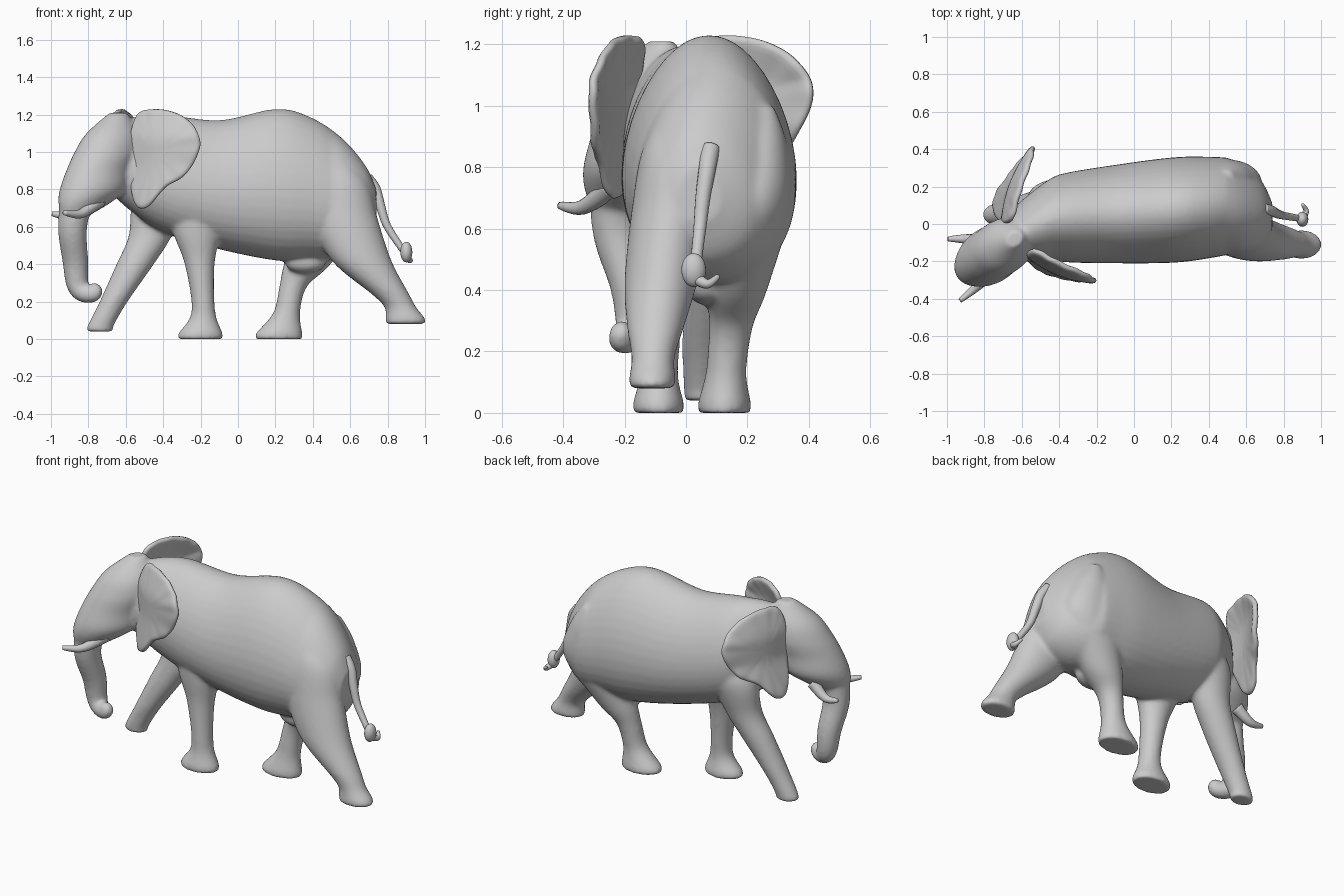
import bpy, bmesh, math
from mathutils import Vector, Matrix

cube = bpy.data.objects.get("Cube")
if cube:
    bpy.data.objects.remove(cube)

hide = bpy.data.materials.new("grey_hide")
hide.use_nodes = True
hide.diffuse_color = (0.6, 0.6, 0.6, 1)
hide.node_tree.nodes["Principled BSDF"].inputs["Base Color"].default_value = hide.diffuse_color

X, Y = Vector((1, 0, 0)), Vector((0, 1, 0))
Z = X.cross(Y)


def smooth_rows(rows, steps=6, closed=False):
    """Catmull-Rom interpolation through rows of numbers."""
    count, result = len(rows), []

    def row(i):
        return rows[i % count] if closed else rows[min(max(i, 0), count - 1)]

    for i in range(count if closed else count - 1):
        for step in range(steps):
            t = step / steps
            result.append([b + t / 2 * (c - a + t * (2 * a - 5 * b + 4 * c - d + t * (3 * (b - c) + d - a)))
                           for a, b, c, d in zip(row(i - 1), row(i), row(i + 1), row(i + 2))])
    return result if closed else result + [list(rows[-1])]


def skin(name, loops, cap_end=True):
    """Bridge equal loops of points into a smooth shaded surface."""
    bm = bmesh.new()
    rings = [[bm.verts.new(point) for point in loop] for loop in loops]
    for ring, following in zip(rings, rings[1:]):
        for i in range(len(ring)):
            j = i - 1
            bm.faces.new((ring[j], ring[i], following[i], following[j]))
    bm.faces.new(rings[0])
    if cap_end:
        bm.faces.new(rings[-1])
    return finish(name, bm)


def finish(name, bm):
    bmesh.ops.recalc_face_normals(bm, faces=bm.faces)
    mesh = bpy.data.meshes.new(name)
    bm.to_mesh(mesh)
    bm.free()
    mesh.shade_smooth()
    mesh.materials.append(hide)
    ob = bpy.data.objects.new(name, mesh)
    bpy.context.collection.objects.link(ob)
    return ob


def oval(centre, side, up, egg=0, sides=40):
    """Oval ring; egg narrows it towards the top."""
    angles = [math.tau * i / sides for i in range(sides)]
    return [centre + side * math.cos(t) * (1 - egg * math.sin(t)) + up * math.sin(t) for t in angles]


def tube(name, points, start, end):
    """Round tube along a path, tapering from start to end radius."""
    path = [Vector(p) for p in smooth_rows(points)]
    last = len(path) - 1
    side, loops = Y, []
    for i, p in enumerate(path):
        along = (path[min(i + 1, last)] - path[max(i - 1, 0)]).normalized()
        side = (side - along * side.dot(along)).normalized()
        radius = start + (end - start) * i / last
        loops.append(oval(p, side * radius, along.cross(side) * radius, sides=16))
    return skin(name, loops)


def blob(name, centre, size):
    bm = bmesh.new()
    bmesh.ops.create_uvsphere(bm, u_segments=24, v_segments=16, radius=1,
                              matrix=Matrix.Translation(centre) @ Matrix.Diagonal((*size, 1)))
    return finish(name, bm)


def leg(name, hip_y, foot_y, rows):
    """Level slices of x, height, half length; the last one is the sole."""
    x, sole, half = rows[-1]
    hip = rows[0][1]
    rows = rows[:-1] + [(x, sole + .03, half), rows[-1]]
    loops = []
    for x, z, half in smooth_rows(rows):
        f = (z - sole) / (hip - sole)
        y = foot_y + (hip_y - foot_y) * f * f * (3 - 2 * f)
        width = .03 + .55 * half - .07 * max(0, .2 - f)
        loops.append(oval(Vector((x, y, z)), X * half, Y * width))
    return skin(name, loops)


def torso(name, rows):
    """Upright slices of x, top, bottom, half width; neck and rump swing to the right."""
    loops = []
    for x, top, bottom, half in smooth_rows(rows):
        y = .06 + .07 * x - .3 * max(0, -.42 - x) - .3 * max(0, x - .5)
        loops.append(oval(Vector((x, y, (top + bottom) / 2)), Y * half, Z * (top - bottom) / 2, egg=.16))
    return skin(name, loops)


def skull(name, rows):
    """Level slices of x, height, half length, along the turned direction of the head."""
    facing = Vector((-.83, -.56, 0))
    across = Z.cross(facing)
    return skin(name, [oval(Vector((x, .68 * x + .355, z)), facing * half, across * half * .78)
                       for x, z, half in smooth_rows(rows)])


# Torso, head and trunk
parts = [
    torso("body", [(-.7, 1.1, .8, .1), (-.58, 1.18, .69, .17), (-.4, 1.2, .57, .23), (-.1, 1.17, .48, .26),
                   (.2, 1.23, .42, .278), (.38, 1.19, .42, .27), (.55, 1.08, .43, .245),
                   (.68, .93, .5, .175), (.74, .8, .62, .07)]),
    skull("head", [(-.64, 1.21, .05), (-.67, 1.1, .15), (-.7, 1, .185), (-.745, .9, .185),
                   (-.775, .8, .19), (-.82, .73, .15), (-.87, .66, .08)]),
    tube("trunk", [(-.87, -.23, .72), (-.885, -.225, .58), (-.87, -.18, .42), (-.86, -.17, .3),
                   (-.83, -.185, .25), (-.775, -.21, .24), (-.755, -.21, .27)], .086, .036),
    blob("trunk_tip", (-.768, -.21, .255), (.045, .04, .045)),
    blob("belly_bulge", (.36, .07, .41), (.11, .07, .06)),
]

# Legs in mid stride, each rising into a shoulder or thigh muscle
parts.append(leg("front_leg_near", -.05, -.09, [
    (-.22, .95, .04), (-.22, .75, .14), (-.22, .58, .13), (-.205, .4, .08), (-.185, .15, .063), (-.2, 0, .118)]))
parts.append(leg("front_leg_far", .14, .05, [
    (-.4, .92, .04), (-.42, .75, .14), (-.47, .55, .115), (-.55, .4, .1), (-.665, .2, .075), (-.735, .04, .07)]))
parts.append(leg("hind_leg_near", -.02, -.11, [
    (.5, 1, .04), (.53, .85, .16), (.565, .65, .18), (.66, .42, .16), (.815, .24, .1),
    (.868, .17, .085), (.895, .08, .105)]))
parts.append(leg("hind_leg_far", .24, .125, [
    (.5, 1, .03), (.5, .85, .13), (.5, .65, .18), (.37, .4, .125), (.295, .28, .074),
    (.26, .14, .072), (.22, 0, .124)]))

# Fuse the fleshy parts into one skin
body = parts[0]
bpy.ops.object.select_all(action="DESELECT")
for ob in parts:
    ob.select_set(True)
bpy.context.view_layer.objects.active = body
bpy.ops.object.join()
fuse = body.modifiers.new("fuse", "REMESH")
fuse.mode = "VOXEL"
fuse.voxel_size = .011
fuse.use_smooth_shade = True
soften = body.modifiers.new("soften", "SMOOTH")
soften.iterations = 10

# Ear outline: distance from the root as a share of the length, height
ear_outline = smooth_rows([(.08, 1.19), (.32, 1.23), (.65, 1.21), (.9, 1.14), (1, 1.03), (.82, .88),
                           (.56, .81), (.3, .7), (.1, .74), (.02, .98)], closed=True)


def ear(name, root, tip, side, curl):
    """Thin cupped flap with a rippled rim, a leaning top and a lobe that curls outwards."""
    root, tip = Vector(root), Vector(tip)
    along = tip - root
    outward = along.cross(Z).normalized() * side
    middle = Vector((.4, 1))
    loops = []
    for scale in (.1, .3, .5, .7, .85, 1):
        loop = []
        for i, point in enumerate(ear_outline):
            u, height = middle.lerp(Vector(point), scale)
            bend = .035 * math.sin(math.pi * min(max(u, 0), 1)) + curl * max(0, .92 - height)
            bend += .003 * math.sin(i * 1.3) * scale ** 4 - .35 * max(0, height - 1.08)
            loop.append(root + along * u + outward * bend + Z * height)
        loops.append(loop)
    flap = skin(name, loops, cap_end=False)
    thick = flap.modifiers.new("thickness", "SOLIDIFY")
    thick.thickness = .032
    thick.offset = 0
    flap.modifiers.new("round", "SUBSURF")


ear("ear_near", (-.585, -.15, 0), (-.2, -.305, 0), 1, .12)
ear("ear_far", (-.7, -.01, 0), (-.535, .415, 0), -1, .3)

# Tusks
tube("tusk_near", [(-.74, -.24, .74), (-.84, -.335, .67), (-.93, -.41, .675)], .037, .012)
tube("tusk_far", [(-.82, -.09, .73), (-.91, -.08, .665), (-.995, -.08, .67)], .037, .012)

# Tail with its tuft and flicked tip
tube("tail", [(.69, .08, .86), (.735, .07, .8), (.765, .055, .7), (.8, .045, .6), (.885, .03, .47)], .032, .017)
blob("tail_tuft", (.9, .025, .465), (.032, .04, .055))
tube("tail_flick", [(.9, .03, .44), (.92, .07, .42), (.9, .105, .445)], .022, .008)
